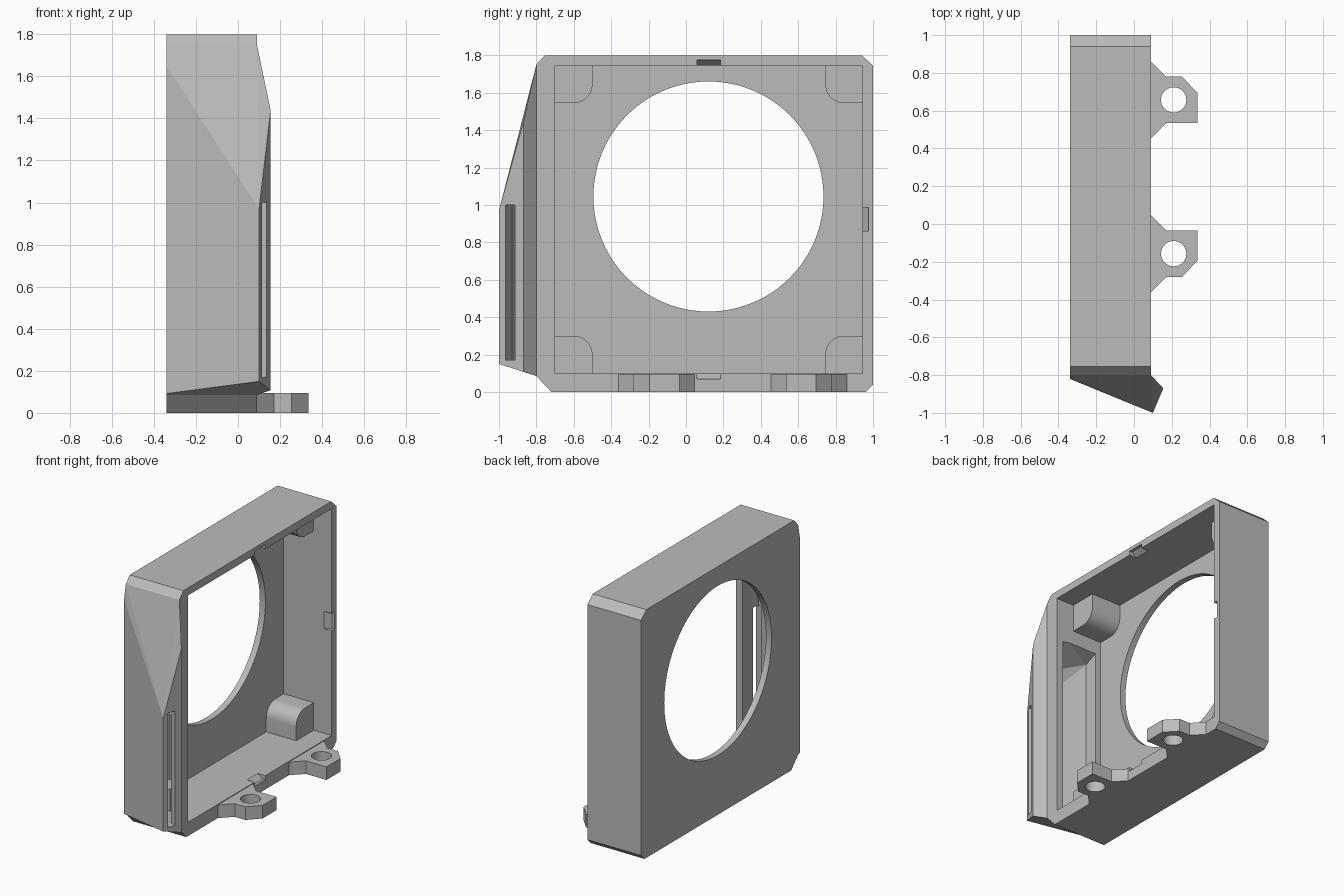
import bpy, bmesh, math
from mathutils import Vector

if "Cube" in bpy.data.objects:
    bpy.data.objects.remove(bpy.data.objects["Cube"], do_unlink=True)

grey = bpy.data.materials.new("light_grey_plastic")
grey.use_nodes = True
GREY = (0.5, 0.5, 0.5, 1)
grey.diffuse_color = GREY
grey.node_tree.nodes["Principled BSDF"].inputs["Base Color"].default_value = GREY


def finish(name, bm):
    bmesh.ops.recalc_face_normals(bm, faces=bm.faces)
    mesh = bpy.data.meshes.new(name)
    bm.to_mesh(mesh)
    bm.free()
    mesh.materials.append(grey)
    obj = bpy.data.objects.new(name, mesh)
    bpy.context.collection.objects.link(obj)
    return obj


def prism(name, outline, low, high, axis):
    """Extrude a 2D outline along x, y or z."""
    place = {"x": lambda a, b, h: (h, a, b),
             "y": lambda a, b, h: (a, h, b),
             "z": lambda a, b, h: (a, b, h)}[axis]
    bm = bmesh.new()
    face = bm.faces.new([bm.verts.new(place(a, b, low)) for a, b in outline])
    new = bmesh.ops.extrude_face_region(bm, geom=[face])["geom"]
    bmesh.ops.translate(bm, vec=Vector(place(0, 0, high - low)),
                        verts=[v for v in new if isinstance(v, bmesh.types.BMVert)])
    return finish(name, bm)


def hull(name, points):
    bm = bmesh.new()
    for p in points:
        bm.verts.new(p)
    bmesh.ops.convex_hull(bm, input=bm.verts)
    return finish(name, bm)


def circle(cx, cy, r, n):
    return [(cx + r * math.cos(i * math.tau / n), cy + r * math.sin(i * math.tau / n))
            for i in range(n)]


def rect(a0, b0, a1, b1):
    return [(a0, b0), (a1, b0), (a1, b1), (a0, b1)]


def activate(obj):
    bpy.ops.object.select_all(action="DESELECT")
    obj.select_set(True)
    bpy.context.view_layer.objects.active = obj


def cut(obj, cutter):
    cutter.hide_render = True
    mod = obj.modifiers.new("cut", "BOOLEAN")
    mod.operation, mod.solver, mod.object = "DIFFERENCE", "EXACT", cutter
    activate(obj)
    bpy.ops.object.modifier_apply(modifier=mod.name)


BACK, RIM, PLATE = -0.34, 0.09, -0.295
Y0, Y1, Z0, Z1 = -0.70, 0.945, 0.10, 1.745      # inner walls

# Open tray with chamfered corners and a round opening
frame = prism("frame", [(-0.72, 0), (0.96, 0), (1, 0.04), (1, 1.745), (0.94, 1.8),
                        (-0.755, 1.8), (-0.8, 1.75), (-0.8, 0.085)], BACK, RIM, "x")
cutters = [prism("tray_cutter", rect(Y0, Z0, Y1, Z1), PLATE, 0.3, "x"),
           prism("round_cutter", circle(0.12, 1.045, 0.615, 96), -0.5, 0, "x")]

# Snap notches in the rim of the top, bottom and back walls
def notch(wall, out):
    return [(0.03, wall - out), (0.03, wall), (0.07, wall + out),
            (0.12, wall + out), (0.12, wall - out)]

cutters += [prism("top_notch_cutter", notch(Z1, 0.03), 0.06, 0.185, "y"),
            prism("bottom_notch_cutter", notch(Z0, -0.03), 0.06, 0.185, "y"),
            prism("back_notch_cutter", notch(Y1, 0.03), 0.86, 0.985, "z")]

# Tapered air duct on the front wall
duct = hull("air_duct", [
    (BACK, -0.8, 1.75), (RIM, -0.8, 1.75), (BACK, -0.82, 1.65), (0.155, -0.87, 1.44),
    (0.10, -1, 0.97), (BACK, -0.8, 0.085), (RIM, -0.8, 0.085), (BACK, -0.82, 0.092),
    (0.155, -0.87, 0.108), (0.10, -1, 0.15)])
cavity = hull("duct_cavity_cutter", [
    (x, y, z) for x, y, low, high in [
        (-0.25, -0.68, 0.14, 1.45), (0.03, -0.68, 0.14, 1.45), (-0.25, -0.80, 0.15, 1.40),
        (0.08, -0.945, 0.17, 1.03), (0.09, -0.88, 0.17, 1.25)] for z in (low, high)])
cutters.append(cavity)

# Narrow outlet slot, square to the slanted duct face
normal = Vector((0.92, -0.39))
a, b = Vector((0.115, -0.965)), Vector((0.136, -0.915))
push = normal * 0.08
slot = prism("slot_cutter", [a - push, a + push, b + push, b - push], 0.17, 1.0, "z")

for c in cutters:
    cut(frame, c)
for c in (cavity, slot):
    cut(duct, c)
for c in cutters + [slot]:
    bpy.data.objects.remove(c, do_unlink=True)
parts = [frame, duct]

# Corner posts, rounded towards the centre
SIZE, ROUND = 0.2, 0.1
arc = [(SIZE - ROUND + ROUND * math.cos(t), SIZE - ROUND + ROUND * math.sin(t))
       for t in (i * math.pi / 24 for i in range(13))]
post = [(0, 0), (SIZE, 0)] + arc + [(0, SIZE)]
for side, y, sy in (("front", Y0, 1), ("back", Y1, -1)):
    for level, z, sz in (("bottom", Z0, 1), ("top", Z1, -1)):
        parts.append(prism(f"{level}_{side}_post",
                           [(y + sy * p, z + sz * q) for p, q in post],
                           PLATE, -0.055, "x"))

# Screw tabs, mirrored about the middle of the pair
for name, s in (("back_tab", 1), ("front_tab", -1)):
    outline = [(RIM, 0.61), (0.17, 0.53), (0.255, 0.53), (0.335, 0.445),
               (0.335, 0.285), (0.17, 0.285), (RIM, 0.205)]
    tab = prism(name, [(x, 0.25 + s * y) for x, y in outline], 0, 0.095, "z")
    hole = prism("hole_cutter", circle(0.21, 0.25 + s * 0.407, 0.067, 40), -0.1, 0.2, "z")
    cut(tab, hole)
    bpy.data.objects.remove(hole, do_unlink=True)
    parts.append(tab)

for obj in parts:
    activate(obj)
    bpy.ops.object.shade_smooth_by_angle(angle=math.radians(20 if obj != duct else 1))
